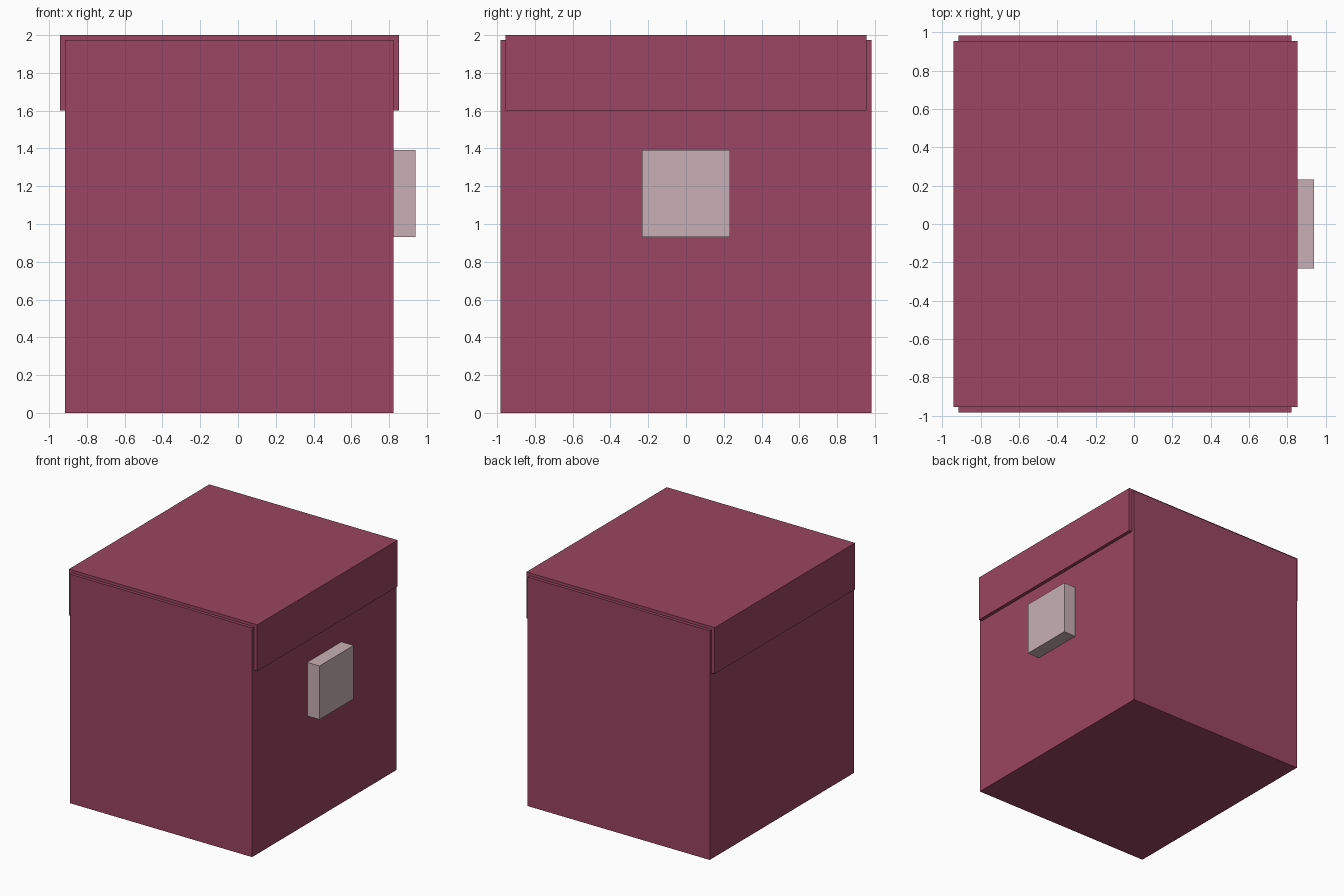
import bpy

cube = bpy.data.objects.get("Cube")
if cube:
    bpy.data.objects.remove(cube, do_unlink=True)


def make_material(name, rgb):
    mat = bpy.data.materials.new(name)
    mat.use_nodes = True
    color = (*rgb, 1.0)
    mat.diffuse_color = color
    mat.node_tree.nodes["Principled BSDF"].inputs["Base Color"].default_value = color
    return mat


def make_box(name, low, high, mat):
    """Box spanning two opposite corners."""
    center = [(a + b) / 2 for a, b in zip(low, high)]
    size = [b - a for a, b in zip(low, high)]
    bpy.ops.mesh.primitive_cube_add(size=1, location=center)
    obj = bpy.context.object
    obj.name = name
    obj.scale = size
    bpy.ops.object.transform_apply(location=False, rotation=False, scale=True)
    obj.data.materials.append(mat)
    return obj


berry = make_material("berry red", (0.328, 0.060, 0.119))
pale = make_material("pale pink grey", (0.578, 0.434, 0.462))

# Main box
make_box("box_body", (-0.915, -0.983, 0), (0.823, 0.983, 1.975), berry)

# Lid draped over the top and both sides
make_box("lid", (-0.943, -0.956, 1.6), (0.853, 0.956, 2.0), berry)

# Square clasp on the left side
make_box("clasp", (0.823, -0.232, 0.93), (0.94, 0.232, 1.392), pale)
